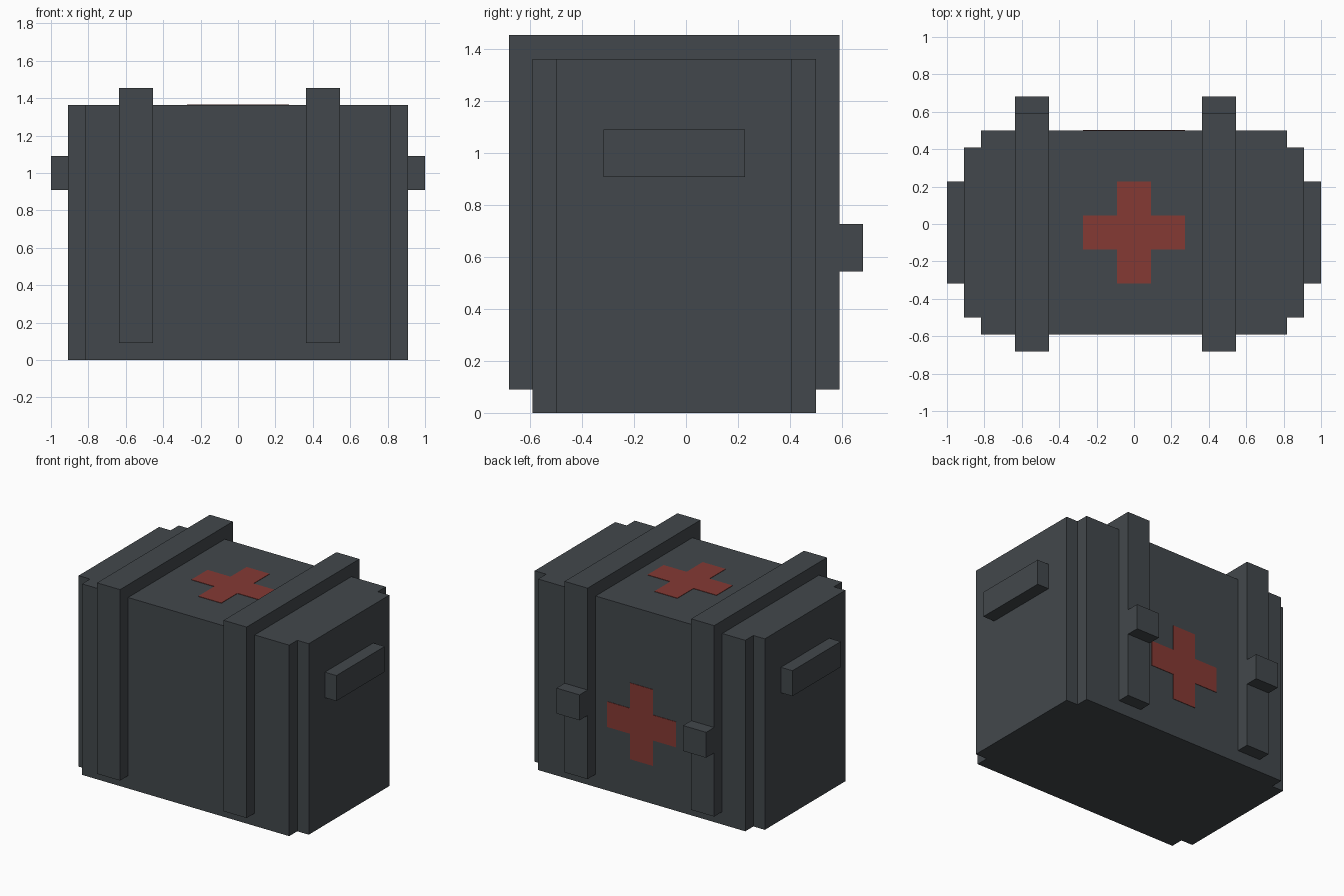
import bpy, bmesh
from mathutils import Matrix, Vector

cube = bpy.data.objects.get("Cube")
if cube:
    bpy.data.objects.remove(cube, do_unlink=True)

U = 1 / 11           # the model sits on a regular grid of this pitch
MID_Y = -U / 2       # depth centre of the case, offset by the rear latches


def material(name, rgb):
    m = bpy.data.materials.new(name)
    m.use_nodes = True
    colour = (*rgb, 1)
    m.diffuse_color = colour
    bsdf = next(n for n in m.node_tree.nodes if n.type == 'BSDF_PRINCIPLED')
    bsdf.inputs["Base Color"].default_value = colour
    bsdf.inputs["Roughness"].default_value = 0.8
    return m


slate = material("slate grey", (0.055, 0.064, 0.072))
red = material("faded red", (0.235, 0.042, 0.034))


def prism(name, outline, depth, matrix, mat):
    """Extrude a flat outline along its local z, then place it."""
    bm = bmesh.new()
    face = bm.faces.new([bm.verts.new((a, b, 0)) for a, b in outline])
    new = bmesh.ops.extrude_face_region(bm, geom=[face])["geom"]
    top = [v for v in new if isinstance(v, bmesh.types.BMVert)]
    bmesh.ops.translate(bm, verts=top, vec=(0, 0, depth))
    bmesh.ops.transform(bm, matrix=matrix, verts=bm.verts)
    bmesh.ops.recalc_face_normals(bm, faces=bm.faces)
    mesh = bpy.data.meshes.new(name)
    bm.to_mesh(mesh)
    bm.free()
    mesh.materials.append(mat)
    ob = bpy.data.objects.new(name, mesh)
    bpy.context.collection.objects.link(ob)
    return ob


def box(name, lo, hi, mat):
    (x0, y0, z0), (x1, y1, z1) = lo, hi
    outline = [(x0, y0), (x1, y0), (x1, y1), (x0, y1)]
    return prism(name, outline, z1 - z0, Matrix.Translation((0, 0, z0)), mat)


def stepped(outer, inner, a, b):
    """Rectangle outline with a square step cut from every corner."""
    pts = []
    for sx, sy in ((1, 1), (-1, 1), (-1, -1), (1, -1)):
        corner = [(outer, a), (inner, a), (inner, b)]
        if sx * sy < 0:
            corner.reverse()
        pts += [(sx * x, sy * y) for x, y in corner]
    return pts


def axes(x, y, z, origin):
    """Placement whose local axes point along the given directions."""
    m = Matrix((x, y, z)).transposed().to_4x4()
    m.translation = Vector(origin)
    return m


# Case with stepped vertical corners
prism("case_body", stepped(10 * U, 9 * U, 5 * U, 6 * U), 15 * U,
      Matrix.Translation((0, MID_Y, 0)), slate)

# Straps running up the front, over the lid and down the back, with latches
strap = [(-7.5, 1), (-7.5, 16), (6.5, 16), (6.5, 1),
         (5.5, 1), (5.5, 15), (-6.5, 15), (-6.5, 1)]
strap = [(y * U, z * U) for y, z in strap]
for side, x in (("right", -7 * U), ("left", 4 * U)):
    prism(side + "_strap", strap, 2 * U,
          axes((0, 1, 0), (0, 0, 1), (1, 0, 0), (x, 0, 0)), slate)
    box(side + "_latch", (x, 6.5 * U, 6 * U), (x + 2 * U, 7.5 * U, 8 * U), slate)

# Carrying handles on both ends
for side, x in (("right", -11 * U), ("left", 10 * U)):
    box(side + "_handle", (x, MID_Y - 3 * U, 10 * U),
        (x + U, MID_Y + 3 * U, 12 * U), slate)

# Thin red crosses on the lid and the back
cross = stepped(3 * U, U, U, 3 * U)
prism("lid_cross", cross, 0.003,
      axes((1, 0, 0), (0, 1, 0), (0, 0, 1), (0, MID_Y, 15 * U)), red)
prism("back_cross", cross, 0.003,
      axes((-1, 0, 0), (0, 0, 1), (0, 1, 0), (0, 5.5 * U, 6 * U)), red)
